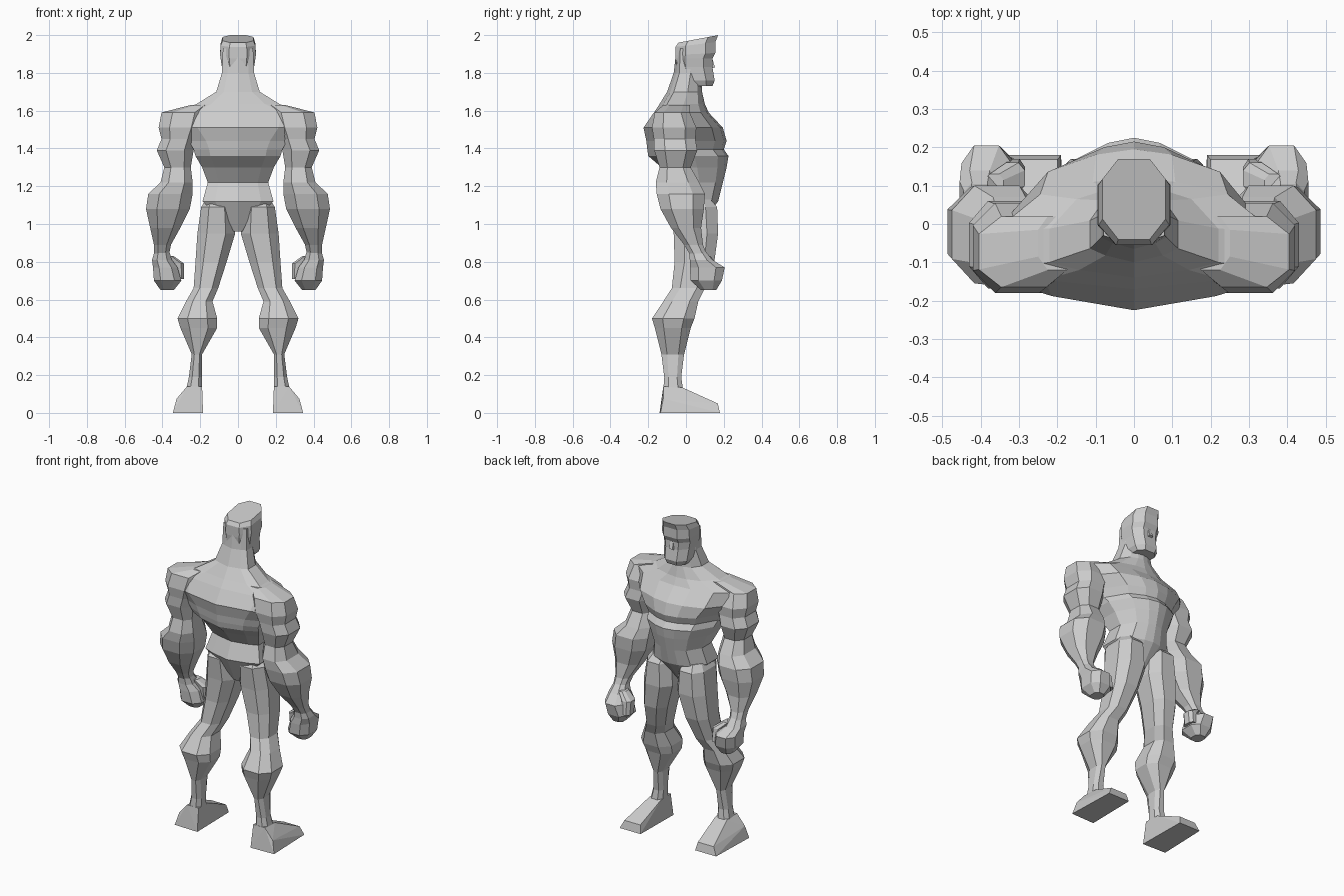
import bpy, bmesh

OCT = [(-.5, -1), (.5, -1), (1, -.5), (1, .5), (.5, 1), (-.5, 1), (-1, .5), (-1, -.5)]


def finish(name, bm, mirror):
    bmesh.ops.recalc_face_normals(bm, faces=bm.faces)
    me = bpy.data.meshes.new(name)
    bm.to_mesh(me)
    bm.free()
    ob = bpy.data.objects.new(name, me)
    bpy.context.collection.objects.link(ob)
    if mirror:
        ob.modifiers.new("mirror", 'MIRROR')
    return ob


def loft(name, rings, mirror=False):
    """Skin a stack of point rings and cap both ends."""
    bm = bmesh.new()
    vs = [[bm.verts.new(p) for p in r] for r in rings]
    n = len(vs[0])
    for a, b in zip(vs, vs[1:]):
        for i in range(n):
            j = (i + 1) % n
            bm.faces.new((a[i], a[j], b[j], b[i]))
    bm.faces.new(vs[0])
    bm.faces.new(vs[-1])
    return finish(name, bm, mirror)


def hull(name, pts, mirror=False):
    bm = bmesh.new()
    for p in pts:
        bm.verts.new(p)
    bmesh.ops.convex_hull(bm, input=bm.verts)
    bmesh.ops.dissolve_limit(bm, angle_limit=.02, verts=bm.verts, edges=bm.edges)
    return finish(name, bm, mirror)


def oct_ring(z, x0, x1, y0, y1, tilt=0):
    cx, cy, w, d = (x0 + x1) / 2, (y0 + y1) / 2, (x1 - x0) / 2, (y1 - y0) / 2
    return [(cx + u * w, cy + v * d, z + tilt * v * d) for u, v in OCT]


def body_ring(z, w, yb, ym, yf):
    b, f = ym - yb, yf - ym
    half = [(.65 * w, yb + .2 * b), (w, ym - .6 * b), (w, ym + .2 * f),
            (.68 * w, yf - .25 * f), (.3 * w, yf - .06 * f)]
    pts = [(0, yb)] + half + [(0, yf)] + [(-x, y) for x, y in reversed(half)]
    return [(x, y, z) for x, y in pts]


# torso from crotch to neck: z, half width, back, middle, front
loft("torso", [body_ring(*r) for r in [
    (.96, .025, -.03, .01, .05),
    (1.12, .188, -.11, .03, .17),
    (1.22, .16, -.07, .04, .195),
    (1.30, .19, -.13, .02, .215),
    (1.36, .225, -.20, 0, .225),
    (1.395, .235, -.205, -.03, .20),
    (1.44, .26, -.21, -.03, .215),
    (1.51, .33, -.225, -.04, .195),
    (1.59, .36, -.17, -.05, .12),
    (1.635, .22, -.14, -.04, .10),
    (1.70, .115, -.10, -.01, .085),
    (1.80, .085, -.065, .01, .08),
    (1.93, .08, -.05, 0, .08)]])

# head with jaw, brow and slanted flat top
loft("head", [oct_ring(z, -w, w, y0, y1, t) for z, w, y0, y1, t in [
    (1.73, .065, .01, .14, 0),
    (1.76, .08, -.03, .152, 0),
    (1.83, .085, -.05, .14, 0),
    (1.875, .092, -.055, .14, 0),
    (1.90, .095, -.055, .155, .05),
    (1.95, .092, -.055, .155, .12),
    (1.98, .082, -.04, .17, .19)]])
hull("nose", [(-.018, .13, 1.82), (.018, .13, 1.82), (-.01, .135, 1.89),
              (.01, .135, 1.89), (-.012, .153, 1.83), (.012, .153, 1.83)])

# arms, from inside the shoulder to the wrist
loft("arm", [oct_ring(*r) for r in [
    (1.63, .15, .25, -.12, .02),
    (1.59, .17, .405, -.165, .02),
    (1.51, .19, .42, -.18, .055),
    (1.45, .22, .405, -.17, .05),
    (1.39, .235, .43, -.168, .06),
    (1.30, .25, .39, -.14, .025),
    (1.22, .24, .41, -.16, .07),
    (1.16, .24, .475, -.155, .10),
    (1.08, .255, .487, -.135, .095),
    (.98, .305, .465, -.08, .08),
    (.89, .355, .445, -.01, .09),
    (.84, .365, .445, .02, .11)]], True)

# fists and thumbs
loft("fist", [oct_ring(*r) for r in [
    (.86, .365, .44, .015, .10),
    (.81, .35, .455, .02, .14),
    (.77, .32, .45, .02, .205),
    (.70, .30, .445, .025, .19),
    (.65, .34, .41, .08, .16)]], True)
loft("thumb", [oct_ring(*r) for r in [
    (.83, .34, .39, .07, .13),
    (.79, .285, .35, .08, .16),
    (.71, .285, .34, .09, .17)]], True)

# legs, tucked under the hip down to the ankle
loft("leg", [oct_ring(*r) for r in [
    (1.13, .04, .17, -.045, .13),
    (1.09, .03, .195, -.08, .165),
    (.95, .015, .215, -.065, .17),
    (.80, .06, .225, -.06, .15),
    (.66, .105, .235, -.075, .10),
    (.59, .135, .275, -.12, .065),
    (.50, .11, .32, -.18, .045),
    (.45, .11, .305, -.165, .025),
    (.31, .19, .245, -.13, -.01),
    (.19, .19, .26, -.115, -.025),
    (.12, .19, .275, -.12, -.015)]], True)

# feet
hull("foot", [(.185, -.14, 0), (.345, -.135, 0), (.19, .18, 0), (.335, .18, 0),
              (.20, .168, .05), (.31, .168, .05), (.325, -.12, .075),
              (.19, -.12, .14), (.27, -.12, .14), (.19, -.02, .135), (.27, -.02, .135)], True)
